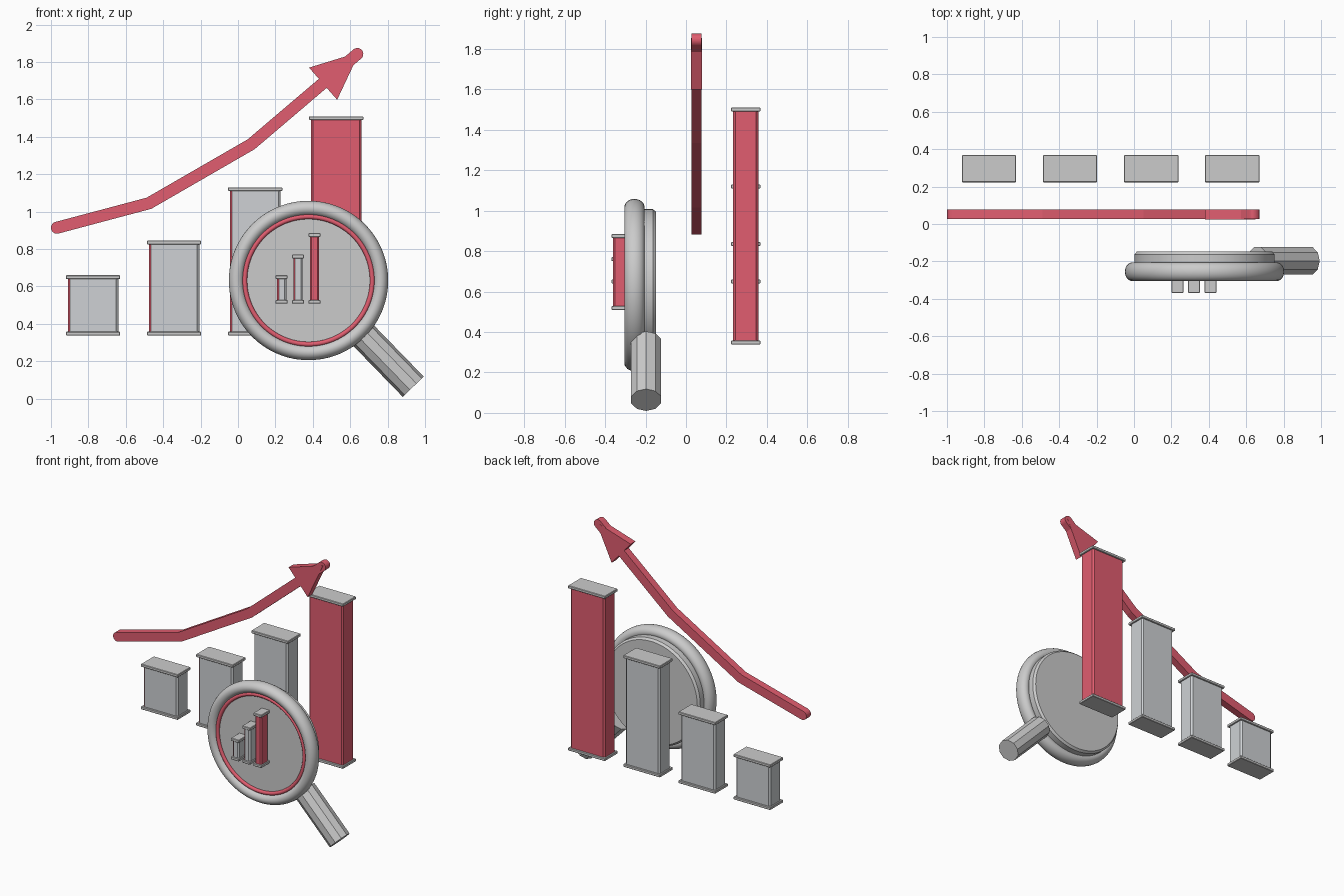
import bpy, bmesh
from math import sin, cos, pi, radians, atan2
from mathutils import Vector, Matrix

if "Cube" in bpy.data.objects:
    bpy.data.objects.remove(bpy.data.objects["Cube"])


def material(name, color):
    m = bpy.data.materials.new(name)
    m.diffuse_color = color
    m.use_nodes = True
    m.node_tree.nodes["Principled BSDF"].inputs["Base Color"].default_value = m.diffuse_color
    return m


RED = material("red", (0.75, 0.11, 0.16, 1))
GREY = material("grey", (0.62, 0.64, 0.66, 1))


def finish(bm, name, mats=(), smooth=False):
    bmesh.ops.recalc_face_normals(bm, faces=bm.faces)
    me = bpy.data.meshes.new(name)
    bm.to_mesh(me)
    bm.free()
    ob = bpy.data.objects.new(name, me)
    bpy.context.collection.objects.link(ob)
    for m in mats:
        me.materials.append(m)
    if smooth:
        bpy.ops.object.select_all(action='DESELECT')
        ob.select_set(True)
        bpy.context.view_layer.objects.active = ob
        bpy.ops.object.shade_smooth_by_angle(angle=radians(35))
    return ob


def box(x0, x1, y0, y1, z0, z1):
    bm = bmesh.new()
    bmesh.ops.create_cube(bm, size=1)
    bmesh.ops.scale(bm, vec=(x1 - x0, y1 - y0, z1 - z0), verts=bm.verts)
    bmesh.ops.translate(bm, vec=((x0 + x1) / 2, (y0 + y1) / 2, (z0 + z1) / 2), verts=bm.verts)
    return bm


def bar(name, x0, x1, y0, y1, z0, z1, inset, bevel, red):
    # body with chamfered upright edges; the front left chamfer is red
    bm = box(x0 + inset, x1 - inset, y0 + inset, y1 - inset, z0 + 0.01, z1 - 0.01)
    upright = [e for e in bm.edges if abs(e.verts[0].co.z - e.verts[1].co.z) > 0.01]
    bmesh.ops.bevel(bm, geom=upright, offset=bevel, segments=1, affect='EDGES')
    bm.normal_update()
    for f in bm.faces:
        if red or (f.normal.x < -0.3 and f.normal.y < -0.3):
            f.material_index = 1
    finish(bm, name + "_body", (GREY, RED))
    # end caps
    for part, z in (("bottom", z0), ("top", z1 - 0.02)):
        bm = box(x0, x1, y0, y1, z, z + 0.02)
        bmesh.ops.bevel(bm, geom=bm.edges[:], offset=0.003, segments=1, affect='EDGES')
        finish(bm, f"{name}_{part}_cap")


def prism(points, y0, y1, name):
    # flat outline in xz, extruded along y
    bm = bmesh.new()
    f = bm.faces.new([bm.verts.new((x, y0, z)) for x, z in points])
    ext = bmesh.ops.extrude_face_region(bm, geom=[f])
    bmesh.ops.translate(bm, vec=(0, y1 - y0, 0),
                        verts=[v for v in ext["geom"] if isinstance(v, bmesh.types.BMVert)])
    return finish(bm, name, (RED,))


def lathe(name, profile, centre, closed, mats=(), steps=96):
    # profile of (radius, y) turned around the y axis
    bm = bmesh.new()
    vs = [bm.verts.new((centre[0] + r, y, centre[1])) for r, y in profile]
    pairs = list(zip(vs, vs[1:])) + ([(vs[-1], vs[0])] if closed else [])
    es = [bm.edges.new(p) for p in pairs]
    bmesh.ops.spin(bm, geom=vs + es, cent=(centre[0], 0, centre[1]), axis=(0, 1, 0),
                   angle=2 * pi, steps=steps, use_duplicate=False)
    bmesh.ops.remove_doubles(bm, verts=bm.verts, dist=1e-5)
    return finish(bm, name, mats, True)


def oval(r, y, a, b, n):
    return [(r + a * cos(2 * pi * i / n), y + b * sin(2 * pi * i / n)) for i in range(n)]


# chart bars
for i, (x, top) in enumerate([(-0.775, 0.66), (-0.342, 0.845), (0.092, 1.13), (0.525, 1.51)]):
    bar(f"chart_bar_{i + 1}", x - 0.145, x + 0.145, 0.223, 0.368, 0.338, top, 0.01, 0.011, i == 3)

# small bars on the lens
for i, (x, top) in enumerate([(0.233, 0.66), (0.321, 0.77), (0.409, 0.885)]):
    bar(f"lens_bar_{i + 1}", x - 0.032, x + 0.032, -0.368, -0.27, 0.508, top, 0.007, 0.01, i == 2)

# trend line: stroked path with round ends
path = [Vector(p) for p in [(-0.968, 0.914), (-0.476, 1.045), (0.07, 1.36), (0.638, 1.843)]]
W = 0.032
dirs = [(b - a).normalized() for a, b in zip(path, path[1:])]
left, right = [], []
for p, d0, d1 in zip(path[1:-1], dirs, dirs[1:]):
    n = Vector((-d0.y - d1.y, d0.x + d1.x)).normalized()
    k = W / n.dot(Vector((-d0.y, d0.x)))
    left.append(p + n * k)
    right.append(p - n * k)


def cap(p, d, start):
    a = atan2(d.y, d.x) + start
    return [p + W * Vector((cos(a + pi * i / 10), sin(a + pi * i / 10))) for i in range(11)]


outline = cap(path[0], dirs[0], pi / 2) + right + cap(path[-1], dirs[-1], -pi / 2) + left[::-1]
prism(outline, 0.026, 0.077, "trend_line")
prism([(0.38, 1.77), (0.53, 1.598), (0.65, 1.853)], 0.025, 0.078, "trend_arrow_head")

# magnifier: rim, red inner ring, lens with stepped back
C = (0.377, 0.632)
lathe("magnifier_rim", oval(0.385, -0.255, 0.041, 0.05, 24), C, True)
lathe("magnifier_red_ring", oval(0.341, -0.278, 0.013, 0.013, 12), C, True, (RED,))
lathe("magnifier_lens", [(0, -0.275), (0.35, -0.275), (0.35, -0.21), (0.375, -0.205),
                         (0.375, -0.163), (0.362, -0.148), (0, -0.148)], C, False)

# handle: ten-sided rod at 45 degrees
a, b = Vector((0.66, -0.197, 0.349)), Vector((0.937, -0.197, 0.064))
axis = (b - a).normalized()
side = Vector((-axis.z, 0, axis.x))
bm = bmesh.new()
rings = []
for p in (a, b):
    rings.append([bm.verts.new(p + 0.078 * (side * cos(t * pi / 5) + Vector((0, 1, 0)) * sin(t * pi / 5)))
                  for t in range(10)])
for i in range(10):
    j = (i + 1) % 10
    bm.faces.new((rings[0][i], rings[0][j], rings[1][j], rings[1][i]))
for r in rings:
    bm.faces.new(r)
finish(bm, "magnifier_handle")
